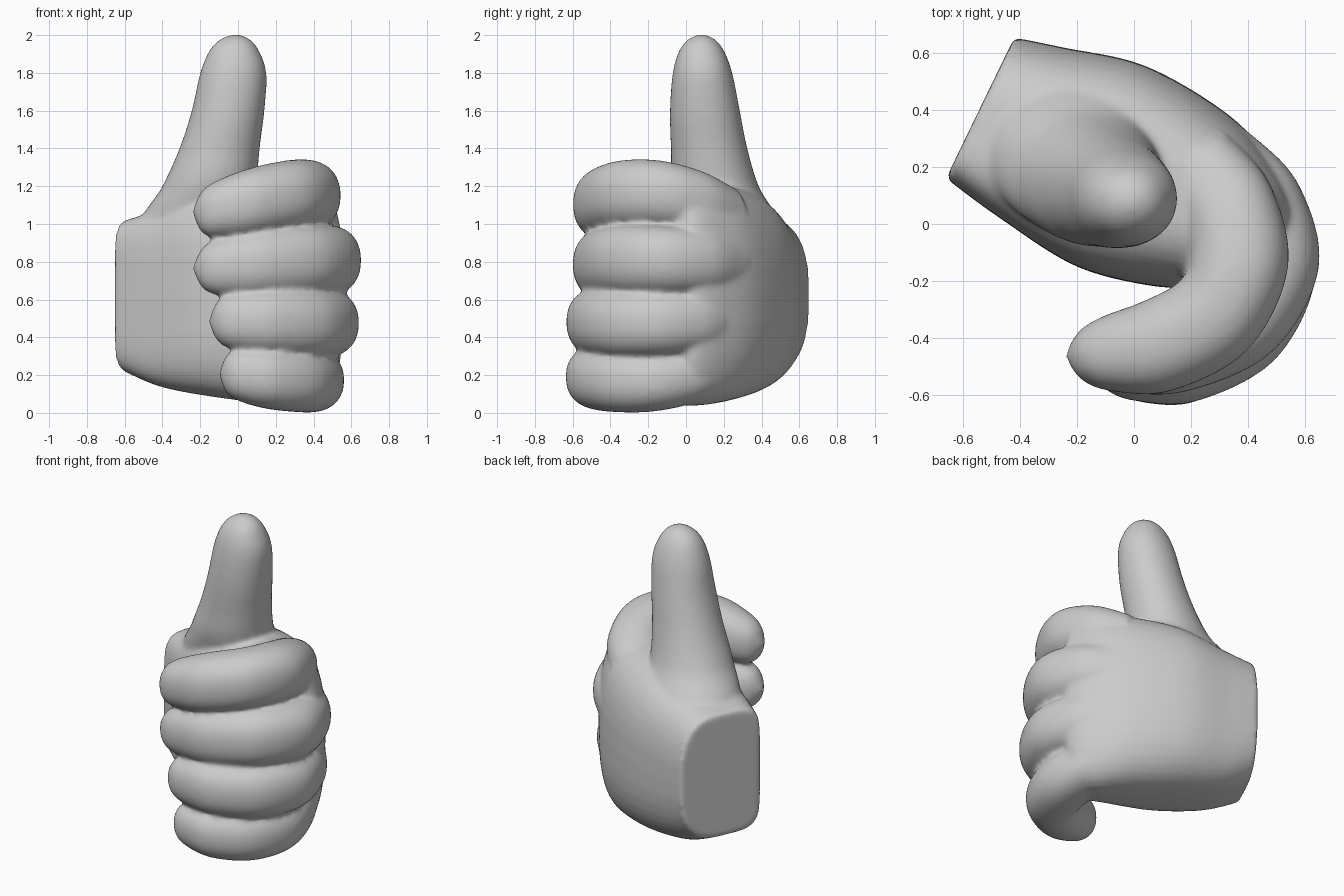
import bpy, bmesh, math
from mathutils import Vector

if "Cube" in bpy.data.objects:
    bpy.data.objects.remove(bpy.data.objects["Cube"])

SIDES, STEPS = 40, 6


def catmull(a, b, c, d, t):
    return 0.5 * (2 * b + (c - a) * t + (2 * a - 5 * b + 4 * c - d) * t * t
                  + (3 * b - a - 3 * c + d) * t ** 3)


def loft(bm, sections):
    """Smooth closed skin through (centre, half axis u, half axis v, power at +u, power at -u)."""
    n = len(sections)
    rows = []
    for i in range(n - 1):
        ids = [max(i - 1, 0), i, i + 1, min(i + 2, n - 1)]
        for s in range(STEPS):
            rows.append([catmull(*(sections[k][j] for k in ids), s / STEPS) for j in range(5)])
    rows.append(sections[-1])
    rings = []
    for c, u, v, p_out, p_in in rows:
        ring = []
        for k in range(SIDES):
            a = 2 * math.pi * k / SIDES
            cu, sv = math.cos(a), math.sin(a)
            e = 2 / (p_out if cu > 0 else p_in)
            ring.append(bm.verts.new(c + u * math.copysign(abs(cu) ** e, cu)
                                     + v * math.copysign(abs(sv) ** e, sv)))
        rings.append(ring)
    faces = [bm.faces.new(rings[0]), bm.faces.new(rings[-1])]
    for r, q in zip(rings, rings[1:]):
        for k in range(SIDES):
            m = (k + 1) % SIDES
            faces.append(bm.faces.new((r[k], r[m], q[m], q[k])))
    bmesh.ops.recalc_face_normals(bm, faces=faces)


bm = bmesh.new()

# Palm: wrist to knuckles (inner x, y, outer x, y, bottom z, top z, inner power)
palm = [(-.66, .16, -.42, .655, .22, 1.02, 5.5),
        (-.47, .02, -.25, .62, .135, 1.08, 4.5),
        (-.2, -.15, .04, .555, .08, 1.18, 3.6),
        (.08, -.22, .33, .385, .045, 1.215, 3),
        (.2, -.21, .49, .21, .04, 1.21, 3),
        (.27, -.18, .56, .06, .08, 1.18, 3),
        (.34, -.15, .52, -.04, .18, 1.10, 3)]
secs = []
for xi, yi, xo, yo, z0, z1, p in palm:
    secs.append((Vector(((xi + xo) / 2, (yi + yo) / 2, (z0 + z1) / 2)),
                 Vector(((xo - xi) / 2, (yo - yi) / 2, 0)),
                 Vector((0, 0, (z1 - z0) / 2)), 2.7, p))
loft(bm, secs)

# Thumb (x0, x1, y0, y1, z)
thumb = [(-.36, .0, .1, .35, .6), (-.53, .09, .01, .50, .95),
         (-.40, .10, -.07, .385, 1.2), (-.31, .115, -.08, .325, 1.4),
         (-.245, .14, -.085, .285, 1.6), (-.20, .15, -.07, .245, 1.8),
         (-.15, .11, -.035, .20, 1.92), (-.09, .06, .015, .15, 1.98),
         (-.02, .0, .07, .09, 2.005)]
secs = [(Vector(((a + b) / 2, (c + d) / 2, z)), Vector(((b - a) / 2, 0, 0)),
         Vector((0, (d - c) / 2, 0)), 2.1, 2.1) for a, b, c, d, z in thumb]
loft(bm, secs)

# Curled finger pattern (x, y, tilt, width factor, height factor)
curl = [(.20, .25, 0, .85, .85), (.32, .08, 0, 1, .97), (.365, -.12, 0, 1.03, 1),
        (.28, -.31, 0, 1, 1.02), (.08, -.42, -.04, .97, 1),
        (-.09, -.445, -.08, .78, .86), (-.185, -.45, -.10, .5, .62),
        (-.235, -.45, -.10, .04, .04)]


def finger(x_out, x_tip, dy, z, tilt, base, rw, rz):
    k = (x_out - x_tip) / .775
    pts = [Vector((x_out - (.54 - x) * k, y + dy, z + tilt * t)) for x, y, t, _, _ in curl]
    pts[0].z += base
    pts[1].z += base * .4
    out = []
    for i, p in enumerate(pts):
        d = pts[min(i + 1, len(pts) - 1)] - pts[max(i - 1, 0)]
        side = Vector((-d.y, d.x, 0)).normalized()
        out.append((p, side * rw * curl[i][3], Vector((0, 0, rz * curl[i][4])), 2.25, 2.25))
    loft(bm, out)


# Index, middle, ring and little fingers
finger(.545, -.24, -.01, 1.155, .9, -.12, .17, .18)
finger(.685, -.24, -.01, .808, .4, -.02, .17, .184)
finger(.645, -.155, -.045, .475, -.1, .02, .17, .178)
finger(.535, -.10, -.055, .17, -.35, .09, .165, .163)

me = bpy.data.meshes.new("hand")
bm.to_mesh(me)
bm.free()
hand = bpy.data.objects.new("hand", me)
bpy.context.collection.objects.link(hand)

# Fuse the parts into one soft skin
fuse = hand.modifiers.new("fuse", 'REMESH')
fuse.mode = 'VOXEL'
fuse.voxel_size = .015
fuse.use_smooth_shade = True
soft = hand.modifiers.new("soften", 'SMOOTH')
soft.factor = .5
soft.iterations = 10
